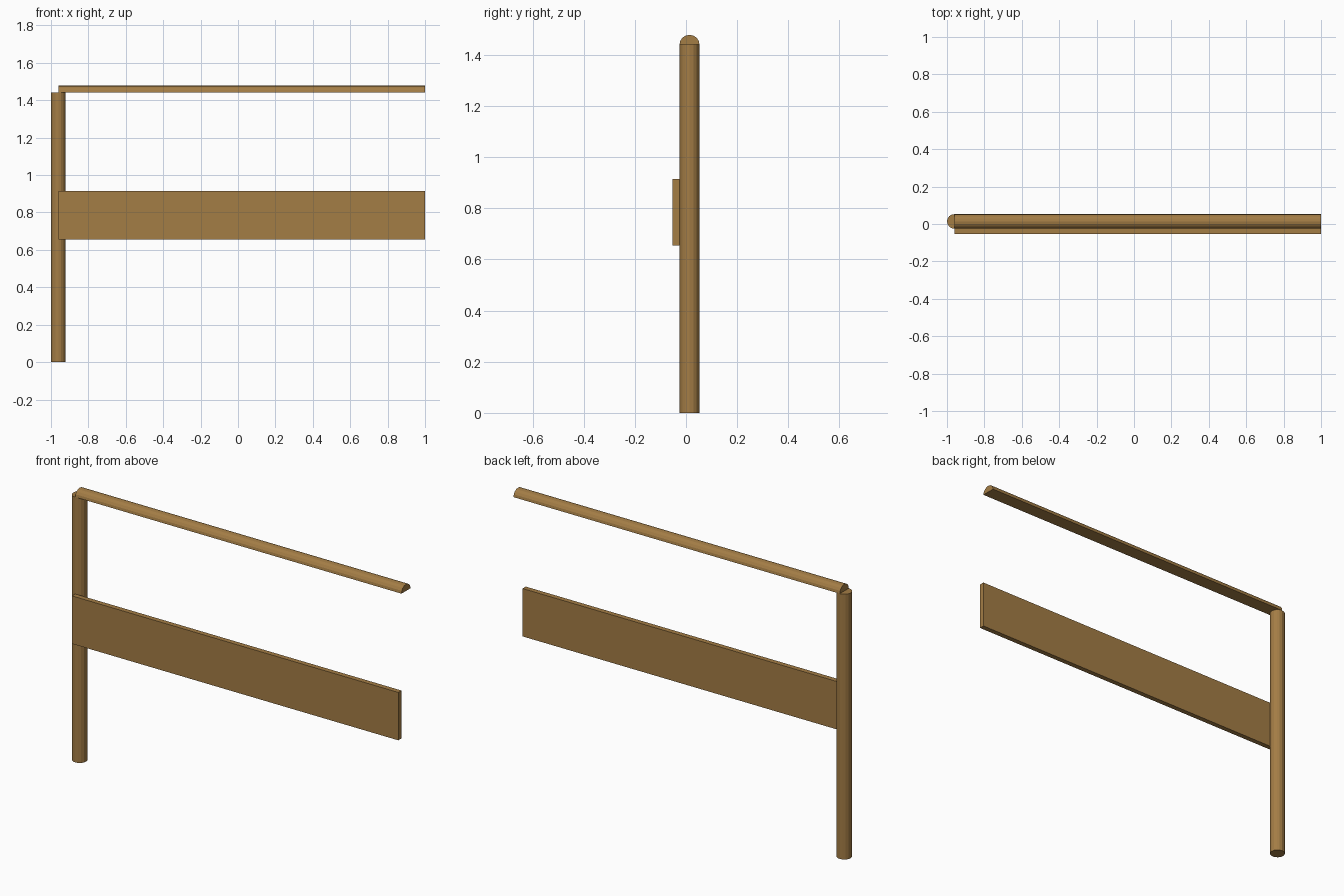
import bpy, bmesh, math
from mathutils import Vector

if "Cube" in bpy.data.objects:
    bpy.data.objects.remove(bpy.data.objects["Cube"])

wood = bpy.data.materials.new("brown wood")
wood.diffuse_color = (0.37, 0.205, 0.06, 1)
wood.use_nodes = True
wood.node_tree.nodes["Principled BSDF"].inputs["Base Color"].default_value = wood.diffuse_color

R = 0.0388          # post and rail radius
POST_X, POST_Y = -0.961, 0.0138
POST_TOP = 1.441


def extrude_profile(name, points, offset):
    """Closed prism: cap the profile and extrude it along offset."""
    bm = bmesh.new()
    face = bm.faces.new([bm.verts.new(p) for p in points])
    out = bmesh.ops.extrude_face_region(bm, geom=[face], use_keep_orig=True)
    moved = [g for g in out["geom"] if isinstance(g, bmesh.types.BMVert)]
    bmesh.ops.translate(bm, verts=moved, vec=Vector(offset))
    bmesh.ops.recalc_face_normals(bm, faces=bm.faces[:])
    mesh = bpy.data.meshes.new(name)
    bm.to_mesh(mesh)
    bm.free()
    mesh.materials.append(wood)
    obj = bpy.data.objects.new(name, mesh)
    bpy.context.collection.objects.link(obj)
    return obj


# Upright round post
circle = [(POST_X + R * math.cos(i * math.tau / 16),
           POST_Y + R * math.sin(i * math.tau / 16), 0) for i in range(16)]
extrude_profile("post", circle, (0, 0, POST_TOP))

# Half-round top rail, flat side down on the post
half = [(POST_X, POST_Y + R * math.cos(i * math.pi / 8),
         POST_TOP + 0.037 * math.sin(i * math.pi / 8)) for i in range(9)]
extrude_profile("top_rail", half, (1 - POST_X, 0, 0))

# Flat board fixed to the front of the post
y0, y1, z0, z1 = -0.0526, POST_Y - R, 0.655, 0.915
board = [(POST_X, y0, z0), (POST_X, y1, z0), (POST_X, y1, z1), (POST_X, y0, z1)]
extrude_profile("middle_board", board, (1 - POST_X, 0, 0))
